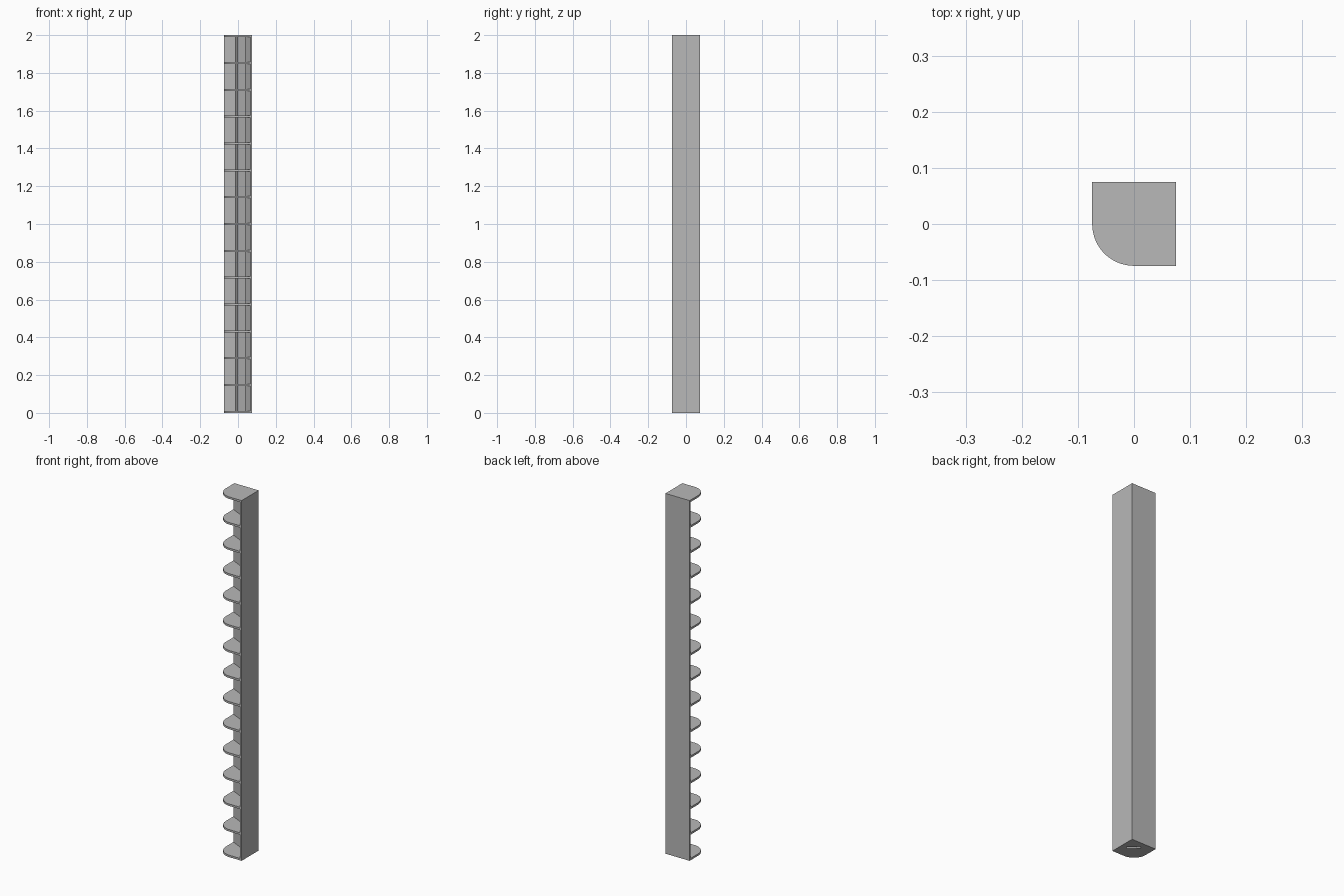
import bpy, bmesh, math

if "Cube" in bpy.data.objects:
    bpy.data.objects.remove(bpy.data.objects["Cube"])

R = 0.0745      # half of the footprint
EDGE = 0.009    # thickness of the wall at its free edges
HEIGHT = 2.0
SHELF = 0.011   # shelf thickness
COUNT = 15

grey = bpy.data.materials.new("plain grey")
grey.diffuse_color = (0.48, 0.48, 0.48, 1)
grey.use_nodes = True
grey.node_tree.nodes["Principled BSDF"].inputs["Base Color"].default_value = grey.diffuse_color


def prism(name, outline, levels, thickness):
    """Extrude a plan outline (counter-clockwise) at each of the given heights."""
    bm = bmesh.new()
    for z in levels:
        face = bm.faces.new([bm.verts.new((x, y, z)) for x, y in outline])
        out = bmesh.ops.extrude_face_region(bm, geom=[face])
        verts = [g for g in out["geom"] if isinstance(g, bmesh.types.BMVert)]
        bmesh.ops.translate(bm, verts=verts, vec=(0, 0, thickness))
    bmesh.ops.recalc_face_normals(bm, faces=bm.faces)
    mesh = bpy.data.meshes.new(name)
    bm.to_mesh(mesh)
    bm.free()
    mesh.materials.append(grey)
    obj = bpy.data.objects.new(name, mesh)
    bpy.context.collection.objects.link(obj)
    bpy.context.view_layer.objects.active = obj
    obj.select_set(True)
    bpy.ops.object.shade_smooth_by_angle(angle=math.radians(25))
    obj.select_set(False)
    return obj


# inner edge of the wall, left half; the other half mirrors across x = y
left_end = (-R, R - EDGE)
left_lip = (-0.013, 0.036)
left_groove = (-0.003, 0.046)


def flip(p):
    return (p[1], p[0])


# rounded front corner, from the left side round to the front
arc = [(R * math.cos(a), R * math.sin(a))
       for a in (math.pi + i * math.pi / 2 / 24 for i in range(25))]

# corner wall with tapering wings and a channel along the inner corner
wall = [(R, R), (-R, R), left_end, left_lip, left_groove,
        flip(left_groove), flip(left_lip), flip(left_end), (R, -R)]
prism("corner_wall", wall, [0], HEIGHT - SHELF)

# shelves, leaving the channel open
shelf = [left_end] + arc + [(R - EDGE, -R), flip(left_lip), left_lip]
step = (HEIGHT - SHELF) / (COUNT - 1)
prism("shelves", shelf, [i * step for i in range(COUNT - 1)], SHELF)

# closed top shelf covering the whole footprint
prism("top_shelf", [(R, R), (-R, R)] + arc + [(R, -R)], [HEIGHT - SHELF], SHELF)
